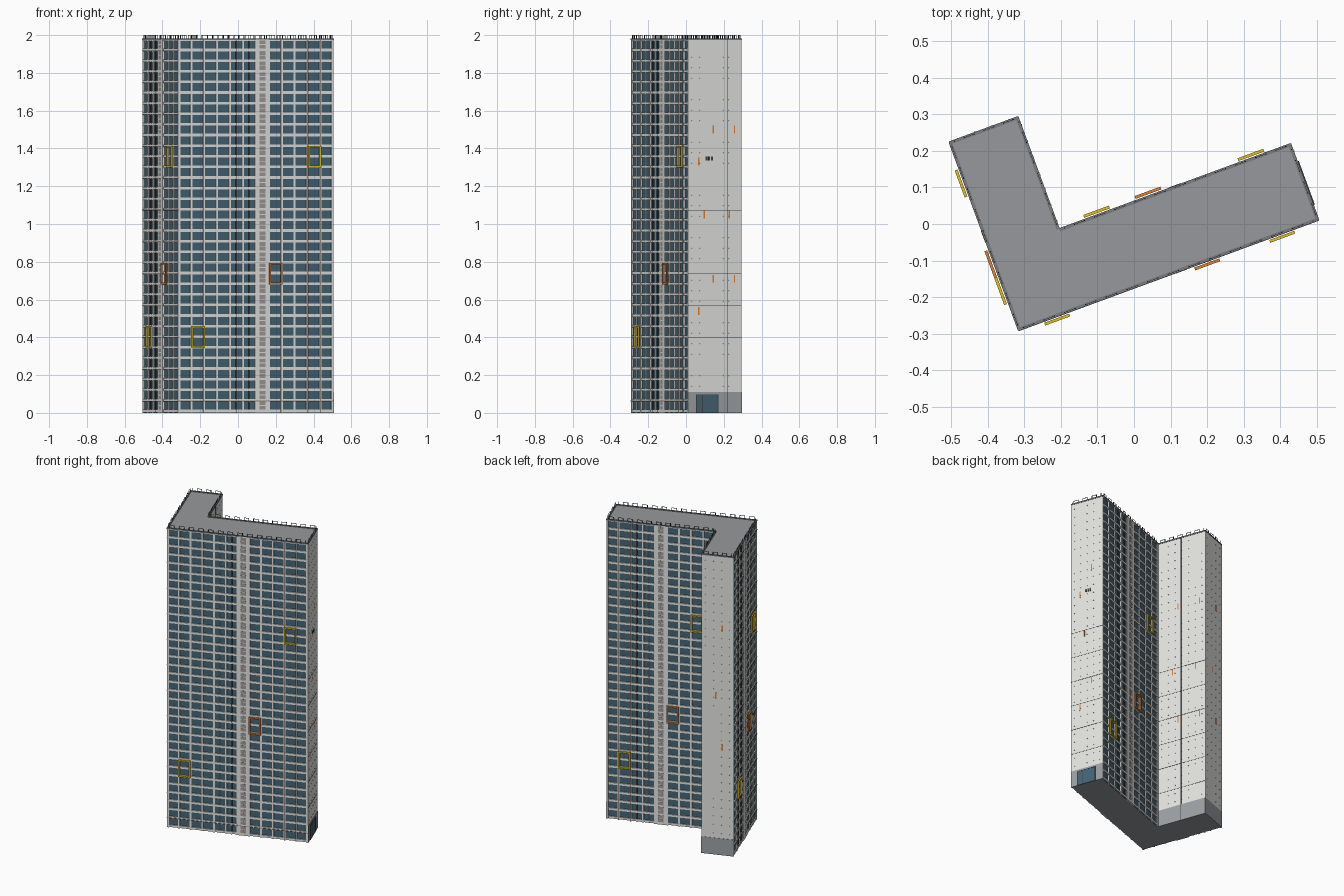
import bpy, bmesh, math
from mathutils import Vector

if "Cube" in bpy.data.objects:
    bpy.data.objects.remove(bpy.data.objects["Cube"])

# ---------- plan: an L turned 20 degrees, traced counter-clockwise ----------
ANG = math.radians(20.2)
U = Vector((math.cos(ANG), math.sin(ANG)))
V = Vector((-U.y, U.x))
ORIGIN = Vector((-0.316, -0.291))
LONG, SHORT, WING_V, WING_U = 0.875, 0.549, 0.222, 0.2
TOP, PITCH, GAP = 1.978, 0.0562, 0.006
FLOORS = 35


def plan(u, v):
    return ORIGIN + U * u + V * v


corners = [plan(0, 0), plan(LONG, 0), plan(LONG, WING_V),
           plan(WING_U, WING_V), plan(WING_U, SHORT), plan(0, SHORT)]
walls = [(corners[i], corners[(i + 1) % 6]) for i in range(6)]
FRONT, RIGHT, BACK, INNER, END, LEFT = range(6)
BLANK = (RIGHT, INNER, END)
# wall: (bay count, bay holding the service strip, [(bay, low z, is yellow)])
GLAZED = {
    FRONT: (12, 6, [(10, 1.30, 1), (7, 0.68, 0), (1, 0.345, 1)]),
    BACK: (9, 4, [(7, 1.30, 1), (5, 0.68, 0), (1, 0.345, 1)]),
    LEFT: (7, 3, [(5, 1.30, 1), (4, 0.68, 0), (1, 0.345, 1)]),
}


def length(w):
    return (walls[w][1] - walls[w][0]).length


# ---------- materials ----------
def material(name, r, g, b):
    m = bpy.data.materials.new(name)
    lin = [((c / 255 + 0.055) / 1.055) ** 2.4 for c in (r, g, b)]
    m.diffuse_color = (*lin, 1)
    m.use_nodes = True
    m.node_tree.nodes["Principled BSDF"].inputs["Base Color"].default_value = m.diffuse_color
    return m


concrete = material("light concrete", 229, 229, 226)
glass = material("blue glass", 69, 100, 117)
base_grey = material("base grey", 157, 162, 164)
roof_grey = material("roof grey", 150, 153, 156)
edge_grey = material("edge grey", 122, 124, 127)
dark = material("dark metal", 66, 68, 72)
yellow = material("yellow", 228, 192, 30)
orange = material("orange", 236, 130, 46)
pipe_brown = material("pipe brown", 150, 138, 130)
louvre_grey = material("louvre grey", 160, 154, 152)


# ---------- box building along a wall ----------
class Part:
    """Collects boxes placed by distance along, depth outwards and height."""

    def __init__(self, name, mat):
        self.name, self.mat, self.bm = name, mat, bmesh.new()

    def box(self, w, s0, s1, d0, d1, z0, z1):
        a, b = walls[w]
        t = (b - a).normalized()
        n = Vector((t.y, -t.x))
        vs = []
        for z in (z0, z1):
            for s, d in ((s0, d1), (s1, d1), (s1, d0), (s0, d0)):
                p = a + t * s + n * d
                vs.append(self.bm.verts.new((p.x, p.y, z)))
        for f in ((3, 2, 1, 0), (4, 5, 6, 7), (0, 1, 5, 4),
                  (1, 2, 6, 5), (2, 3, 7, 6), (3, 0, 4, 7)):
            self.bm.faces.new([vs[i] for i in f])

    def done(self):
        me = bpy.data.meshes.new(self.name)
        self.bm.normal_update()
        self.bm.to_mesh(me)
        self.bm.free()
        me.materials.append(self.mat)
        bpy.context.collection.objects.link(bpy.data.objects.new(self.name, me))


# ---------- tower body: extruded L, coloured by wall ----------
g = GAP
outline = [plan(g, g), plan(LONG, g), plan(LONG, WING_V - g),
           plan(WING_U, WING_V - g), plan(WING_U, SHORT), plan(g, SHORT)]
bm = bmesh.new()
low = [bm.verts.new((p.x, p.y, 0)) for p in outline]
high = [bm.verts.new((p.x, p.y, TOP)) for p in outline]
bm.faces.new(low[::-1]).material_index = 2
bm.faces.new(high).material_index = 2
for i in range(6):
    j = (i + 1) % 6
    side = bm.faces.new((low[i], low[j], high[j], high[i]))
    side.material_index = 1 if i in GLAZED else 0
me = bpy.data.meshes.new("tower_body")
bm.to_mesh(me)
bm.free()
for m in (concrete, glass, roof_grey):
    me.materials.append(m)
bpy.context.collection.objects.link(bpy.data.objects.new("tower_body", me))

# ---------- glazed facades ----------
bands = Part("floor_bands", concrete)
mullions = Part("mullions", concrete)
strips = Part("service_strips", concrete)
louvres = Part("service_louvres", louvre_grey)
joints = Part("dark_joints", dark)
pipes = Part("drain_pipes", pipe_brown)
frames = {1: Part("yellow_bay_frames", yellow), 0: Part("orange_bay_frames", orange)}

for w, (bays, strip, boxes) in GLAZED.items():
    L = length(w)
    bay = L / bays
    for k in range(FLOORS + 1):
        z = 0.010 + k * PITCH
        bands.box(w, 0, L, -g, 0, z - 0.007, min(z + 0.007, TOP))
    for i in range(bays + 1):
        s = min(max(i * bay, 0.0055), L - 0.0055)
        mullions.box(w, s - 0.0055, s + 0.0055, -g, 0.001, 0, TOP)
    # service strip with a louvre panel on each floor
    s0 = strip * bay
    strips.box(w, s0, s0 + bay, -g, 0.002, 0, TOP)
    for k in range(FLOORS):
        for r in range(2):
            z = 0.017 + k * PITCH + r * 0.024
            louvres.box(w, s0 + bay * 0.27, s0 + bay * 0.73, 0, 0.003, z, z + 0.02)
    # slim dark centre posts beside the strip
    for i in (strip - 1, strip - 2):
        s = (i + 0.5) * bay
        joints.box(w, s - 0.003, s + 0.003, -g, 0, 0, TOP)
    # hollow bay frames standing off the wall, two floors high
    for i, z, col in boxes:
        a, b, h, t = i * bay, (i + 1) * bay, 0.114, 0.009
        for s in (a, b - t):
            frames[col].box(w, s, s + t, 0.005, 0.013, z, z + h)
        for zz in (z, z + h - t):
            frames[col].box(w, a + t, b - t, 0.005, 0.013, zz, zz + t)

for w, bays, edges in ((FRONT, 12, (10, 11)), (BACK, 9, (1, 2))):
    for i in edges:
        s = i * length(w) / bays
        pipes.box(w, s - 0.003, s + 0.003, 0, 0.003, 0, TOP)
pipes.box(FRONT, 0, length(FRONT), -g, 0.0025, 0.061, 0.065)
for k in range(12):
    z = 0.061 + k * 3 * PITCH
    joints.box(LEFT, 0, length(LEFT), -g, 0.002, z, z + 0.003)

# ---------- blank walls ----------
base = Part("base_band", base_grey)
pegs = Part("wall_pegs", concrete)
marks = Part("orange_wall_marks", orange)
for w in BLANK:
    L = length(w)
    base.box(w, 0, L, 0, 0.002, 0, 0.11)
    columns = max(3, round(L / 0.045))
    for k in range(33):
        for i in range(columns):
            s, z = (i + 0.5) * L / columns, 0.14 + k * PITCH
            pegs.box(w, s - 0.002, s + 0.002, 0, 0.003, z, z + 0.002)
for w in (RIGHT, INNER):
    for k in range(6):
        z = 0.229 + k * 3 * PITCH
        joints.box(w, 0, length(w), 0, 0.001, z, z + 0.002)
s = length(INNER) * 0.48
joints.box(INNER, s - 0.003, s + 0.003, 0, 0.003, 0, TOP)
for w, spots in {
    RIGHT: ((0.64, 1.5), (0.27, 1.33), (0.41, 1.05), (0.64, 0.71), (0.27, 0.54)),
    INNER: ((0.42, 1.5), (0.88, 1.5), (0.3, 1.05), (0.79, 1.05), (0.42, 0.71), (0.88, 0.71)),
    END: ((0.65, 1.5), (0.45, 1.05), (0.65, 0.71)),
}.items():
    for f, z in spots:
        s = f * length(w)
        marks.box(w, s - 0.0035, s + 0.0035, 0, 0.0012, z - 0.021, z + 0.021)
# small dark vent on the right wall
for i in range(3):
    s = 0.098 + i * 0.015
    joints.box(RIGHT, s, s + 0.011, 0, 0.002, 1.337, 1.357)

# ---------- entrance in the right wall ----------
door = Part("entrance_glass", glass)
door.box(RIGHT, 0.046, 0.168, 0, 0.004, 0, 0.094)
for s in (0.043, 0.077, 0.165):
    joints.box(RIGHT, s, s + 0.005, 0, 0.005, 0, 0.098)
joints.box(RIGHT, 0.043, 0.17, 0, 0.005, 0.094, 0.098)

# ---------- roof edge and railing ----------
edge = Part("roof_edge", edge_grey)
rail = Part("roof_railing", dark)
for w in range(6):
    L = length(w)
    edge.box(w, 0, L, -0.007, 0.002, TOP - 0.004, TOP + 0.004)
    n = round(L / 0.03)
    for i in range(n):
        s = (i + 0.5) * L / n
        rail.box(w, s - 0.0015, s + 0.0015, -0.004, -0.001, TOP, 2.0)
        if i % 2 == 0 and i < n - 1:
            rail.box(w, s, s + L / n, -0.003, -0.002, 1.997, 2.0)

for part in (bands, mullions, strips, louvres, joints, pipes, *frames.values(),
             base, pegs, marks, door, edge, rail):
    part.done()
